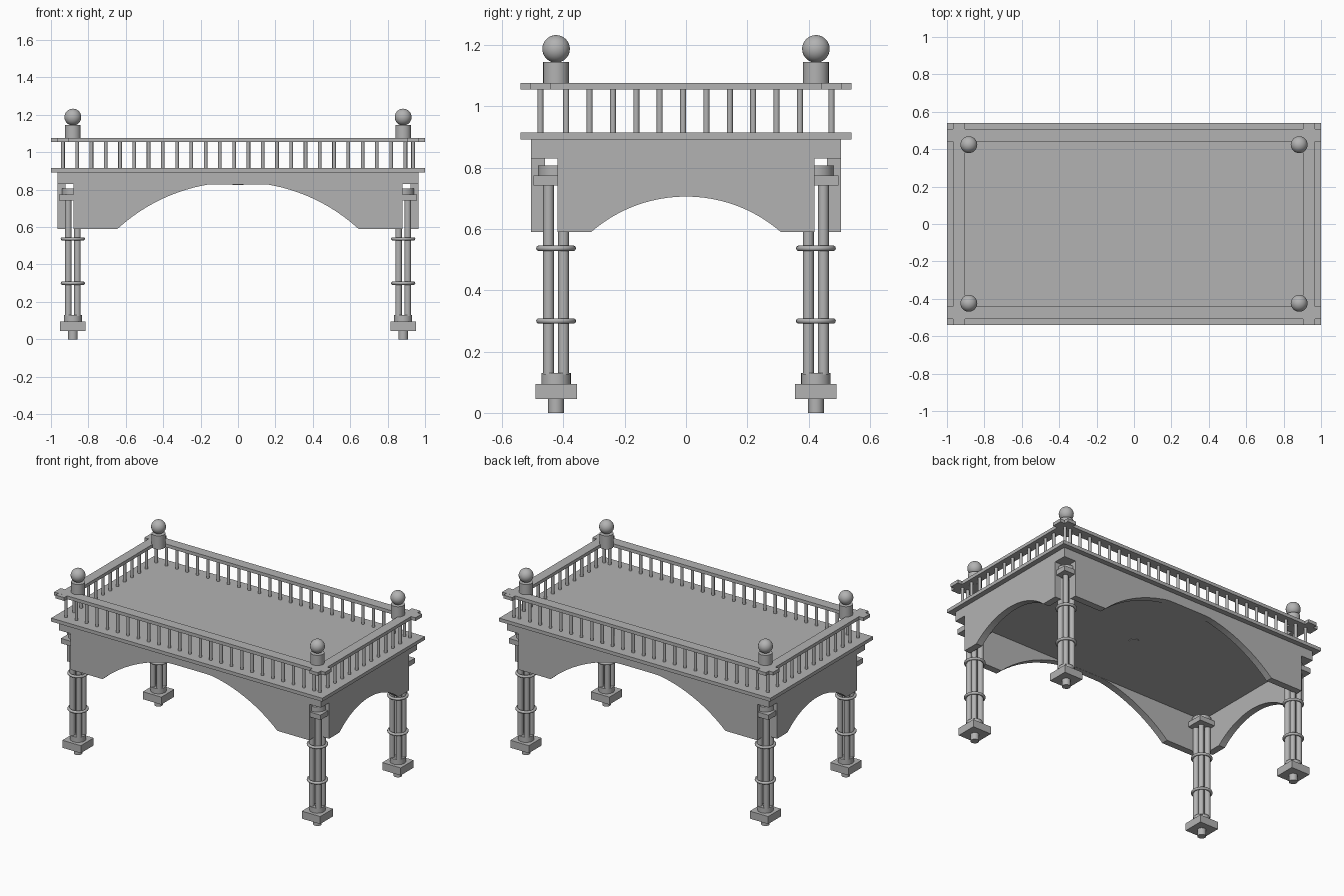
import bpy, bmesh, math

cube = bpy.data.objects.get("Cube")
if cube:
    bpy.data.objects.remove(cube, do_unlink=True)


def material(name, value):
    m = bpy.data.materials.new(name)
    m.use_nodes = True
    colour = (value, value, value, 1)
    m.diffuse_color = colour
    m.node_tree.nodes["Principled BSDF"].inputs["Base Color"].default_value = colour
    return m


GREY = material("stone grey", 0.45)


def finish(name, bm, smooth=False):
    bmesh.ops.recalc_face_normals(bm, faces=bm.faces)
    mesh = bpy.data.meshes.new(name)
    bm.to_mesh(mesh)
    bm.free()
    mesh.materials.append(GREY)
    ob = bpy.data.objects.new(name, mesh)
    bpy.context.collection.objects.link(ob)
    if smooth:
        bpy.ops.object.select_all(action="DESELECT")
        ob.select_set(True)
        bpy.context.view_layer.objects.active = ob
        bpy.ops.object.shade_smooth_by_angle(angle=math.radians(40))
    return ob


def box(name, x, y, z0, z1, hx, hy):
    bm = bmesh.new()
    bmesh.ops.create_cube(bm, size=1)
    for v in bm.verts:
        v.co = (x + v.co.x * 2 * hx, y + v.co.y * 2 * hy, z0 + (v.co.z + 0.5) * (z1 - z0))
    return finish(name, bm)


def add_cylinder(bm, x, y, z0, z1, r, sides=24):
    new = bmesh.ops.create_cone(bm, cap_ends=True, segments=sides, radius1=r, radius2=r, depth=z1 - z0)
    bmesh.ops.translate(bm, verts=new["verts"], vec=(x, y, (z0 + z1) / 2))


def cylinders(name, spots, z0, z1, r, sides=24):
    bm = bmesh.new()
    for x, y in spots:
        add_cylinder(bm, x, y, z0, z1, r, sides)
    return finish(name, bm, True)


def ring(name, x, y, z, major, minor):
    bpy.ops.mesh.primitive_torus_add(location=(x, y, z), major_radius=major, minor_radius=minor,
                                     major_segments=32, minor_segments=10)
    ob = bpy.context.object
    ob.name = name
    ob.data.materials.append(GREY)
    bpy.ops.object.shade_smooth()


def arched_panel(name, half, spring, apex, outer, thick, along_x, side):
    """Apron panel with a circular arch cut from its lower edge."""
    low, high = 0.59, 0.83
    rise = apex - low
    radius = (spring ** 2 + rise ** 2) / (2 * rise)
    outline = [(half, low), (half, high), (-half, high), (-half, low)]
    steps = 32
    for i in range(steps + 1):
        a = -spring + 2 * spring * i / steps
        h = apex - radius + math.sqrt(radius ** 2 - a ** 2)
        outline.append((a, min(h, high - 0.001)))
    bm = bmesh.new()

    def place(a, depth, z):
        return (a, side * depth, z) if along_x else (side * depth, a, z)

    face = bm.faces.new([bm.verts.new(place(a, outer, z)) for a, z in outline])
    out = bmesh.ops.extrude_face_region(bm, geom=[face])
    verts = [g for g in out["geom"] if isinstance(g, bmesh.types.BMVert)]
    bmesh.ops.translate(bm, verts=verts, vec=place(0, -thick, 0))
    finish(name, bm)


LEG_X, LEG_Y = 0.883, 0.424
RAIL_X, RAIL_Y = 0.936, 0.475

# Table top and the solid frame beneath it
box("top_slab", 0, 0, 0.892, 0.915, 1.0, 0.54)
box("upper_frame", 0, 0, 0.83, 0.892, 0.966, 0.506)
cylinders("underside_plug", [(0, 0)], 0.826, 0.832, 0.03)

# Arched aprons and handrails on the four sides
for side, long_name, short_name in ((-1, "front", "right"), (1, "back", "left")):
    arched_panel(long_name + "_apron", 0.88, 0.645, 0.841, 0.506, 0.045, True, side)
    arched_panel(short_name + "_apron", 0.42, 0.31, 0.706, 0.966, 0.045, False, side)
    box(long_name + "_handrail", 0, side * RAIL_Y, 1.055, 1.077, 1.0, 0.034)
    box(short_name + "_handrail", side * RAIL_X, 0, 1.0551, 1.0769, 0.032, 0.54)

# Balusters
STEP = 0.0763
spots = [(-RAIL_X + STEP * i, s * RAIL_Y) for i in range(25) for s in (-1, 1)]
spots += [(s * RAIL_X, -0.391 + STEP * i) for i in range(11) for s in (-1, 1)]
spots += [(RAIL_X, s * RAIL_Y) for s in (-1, 1)]
cylinders("balusters", spots, 0.91, 1.06, 0.0098, 16)

# Clustered legs and ball finials at the corners
for sx, side_name in ((-1, "right"), (1, "left")):
    for sy, end_name in ((-1, "front"), (1, "back")):
        x, y = sx * LEG_X, sy * LEG_Y
        tag = end_name + "_" + side_name + "_"
        cylinders(tag + "foot", [(x, y)], 0, 0.05, 0.026)
        box(tag + "base", x, y, 0.045, 0.095, 0.068, 0.068)
        cylinders(tag + "neck", [(x, y)], 0.09, 0.13, 0.048)
        shafts = [(x + i * 0.0245, y + j * 0.0245) for i in (-1, 1) for j in (-1, 1)]
        cylinders(tag + "shafts", shafts, 0.125, 0.75, 0.0175)
        for n, z in enumerate((0.3, 0.537)):
            ring(tag + "ring_" + str(n + 1), x, y, z, 0.056, 0.009)
        box(tag + "capital", x, y, 0.742, 0.775, 0.074, 0.074)
        cylinders(tag + "capital_cap", [(x, y)], 0.77, 0.807, 0.058)
        cylinders(tag + "finial_post", [(x, y)], 1.055, 1.145, 0.042)
        bm = bmesh.new()
        bmesh.ops.create_uvsphere(bm, u_segments=32, v_segments=16, radius=0.045)
        bmesh.ops.translate(bm, verts=bm.verts, vec=(x, y, 1.188))
        finish(tag + "finial_ball", bm, True)
